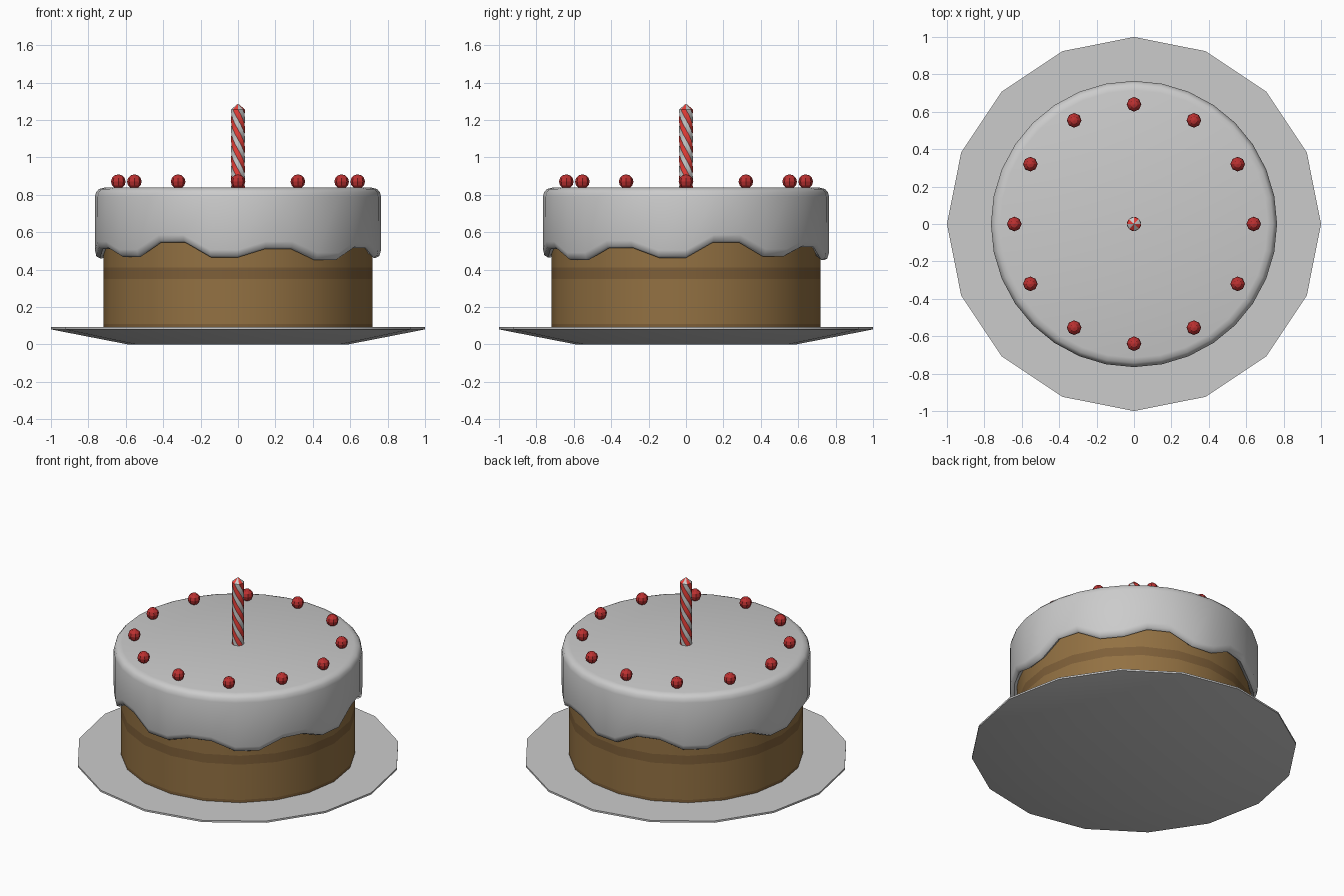
import bpy, bmesh
from math import sin, cos, pi, radians

if "Cube" in bpy.data.objects:
    bpy.data.objects.remove(bpy.data.objects["Cube"])


def material(name, rgb):
    m = bpy.data.materials.new(name)
    m.diffuse_color = (*rgb, 1)
    m.use_nodes = True
    m.node_tree.nodes["Principled BSDF"].inputs["Base Color"].default_value = m.diffuse_color
    return m


def add_object(name, bm, mats=(), smooth_angle=35):
    bmesh.ops.recalc_face_normals(bm, faces=bm.faces)
    mesh = bpy.data.meshes.new(name)
    bm.to_mesh(mesh)
    bm.free()
    for m in mats:
        mesh.materials.append(m)
    ob = bpy.data.objects.new(name, mesh)
    bpy.context.collection.objects.link(ob)
    bpy.ops.object.select_all(action='DESELECT')
    ob.select_set(True)
    bpy.context.view_layer.objects.active = ob
    if smooth_angle:
        bpy.ops.object.shade_smooth_by_angle(angle=radians(smooth_angle))
    return ob


def lathe(name, sides, levels, ring, mats=(), mat_of=lambda lvl, i: 0, smooth_angle=35):
    """Skin rings together; ring(level, i) gives (radius, z, twist). Angle 0 faces -y."""
    bm = bmesh.new()
    rings = []
    for l in range(levels):
        row = []
        for i in range(sides):
            r, z, tw = ring(l, i)
            a = 2 * pi * i / sides + tw
            row.append(bm.verts.new((r * sin(a), -r * cos(a), z)))
        rings.append(row)
    for l in range(levels - 1):
        for i in range(sides):
            j = (i + 1) % sides
            f = bm.faces.new((rings[l][i], rings[l][j], rings[l + 1][j], rings[l + 1][i]))
            f.material_index = mat_of(l, i)
    bm.faces.new(rings[0])
    bm.faces.new(rings[-1])
    return add_object(name, bm, mats, smooth_angle)


plate_grey = material("plate_grey", (0.66, 0.66, 0.66))
white = material("icing_white", (0.8, 0.8, 0.8))
brown = material("sponge_brown", (0.29, 0.165, 0.055))
dark = material("filling_dark", (0.21, 0.115, 0.04))
berry_red = material("berry_red", (0.5, 0.03, 0.03))
candle_red = material("candle_red", (0.85, 0.05, 0.04))

# Plate: shallow 16-sided dish with a thin rim
plate = [(0.59, 0.0), (1.0, 0.08), (1.0, 0.092)]
lathe("plate", 16, 3, lambda l, i: (*plate[l], 0), [plate_grey])

# Sponge with darker filling bands
heights = [0.09, 0.11, 0.35, 0.41, 0.8]
lathe("sponge", 20, 5, lambda l, i: (0.72, heights[l], 0), [brown, dark],
      lambda l, i: (1, 0, 1, 0)[l])

# Icing: drip heights come in pairs around the 32 sides
drips = [0.465, 0.51, 0.45, 0.515, 0.463, 0.545, 0.47, 0.52,
         0.45, 0.52, 0.46, 0.52, 0.46, 0.51, 0.467, 0.545]
# each level: radius, height, and whether height is measured from the drip edge
icing = [(0.715, 0.02, True), (0.738, 0.0, True), (0.757, 0.01, True), (0.764, 0.04, True),
         (0.765, 0.79, False), (0.758, 0.815, False), (0.743, 0.831, False), (0.715, 0.838, False)]


def icing_ring(l, i):
    r, z, from_edge = icing[l]
    return r, z + (drips[((i + 1) // 2) % 16] if from_edge else 0), 0


lathe("icing", 32, len(icing), icing_ring, [white], smooth_angle=50)

# Candle: twisted striped column with a pointed tip
STEPS = 16


def candle_ring(l, i):
    if l > STEPS:
        return 0.002, 1.285, -2 * pi
    return 0.038, 0.83 + 0.425 * l / STEPS, -2 * pi * l / STEPS


lathe("candle", 8, STEPS + 2, candle_ring, [white, candle_red], lambda l, i: i % 2)

# Twelve berries in a circle
for k in range(12):
    a = 2 * pi * k / 12
    bm = bmesh.new()
    bmesh.ops.create_uvsphere(bm, u_segments=8, v_segments=6, radius=0.039)
    bmesh.ops.translate(bm, verts=bm.verts, vec=(0.64 * sin(a), -0.64 * cos(a), 0.87))
    add_object(f"berry_{k + 1}", bm, [berry_red], 0)
